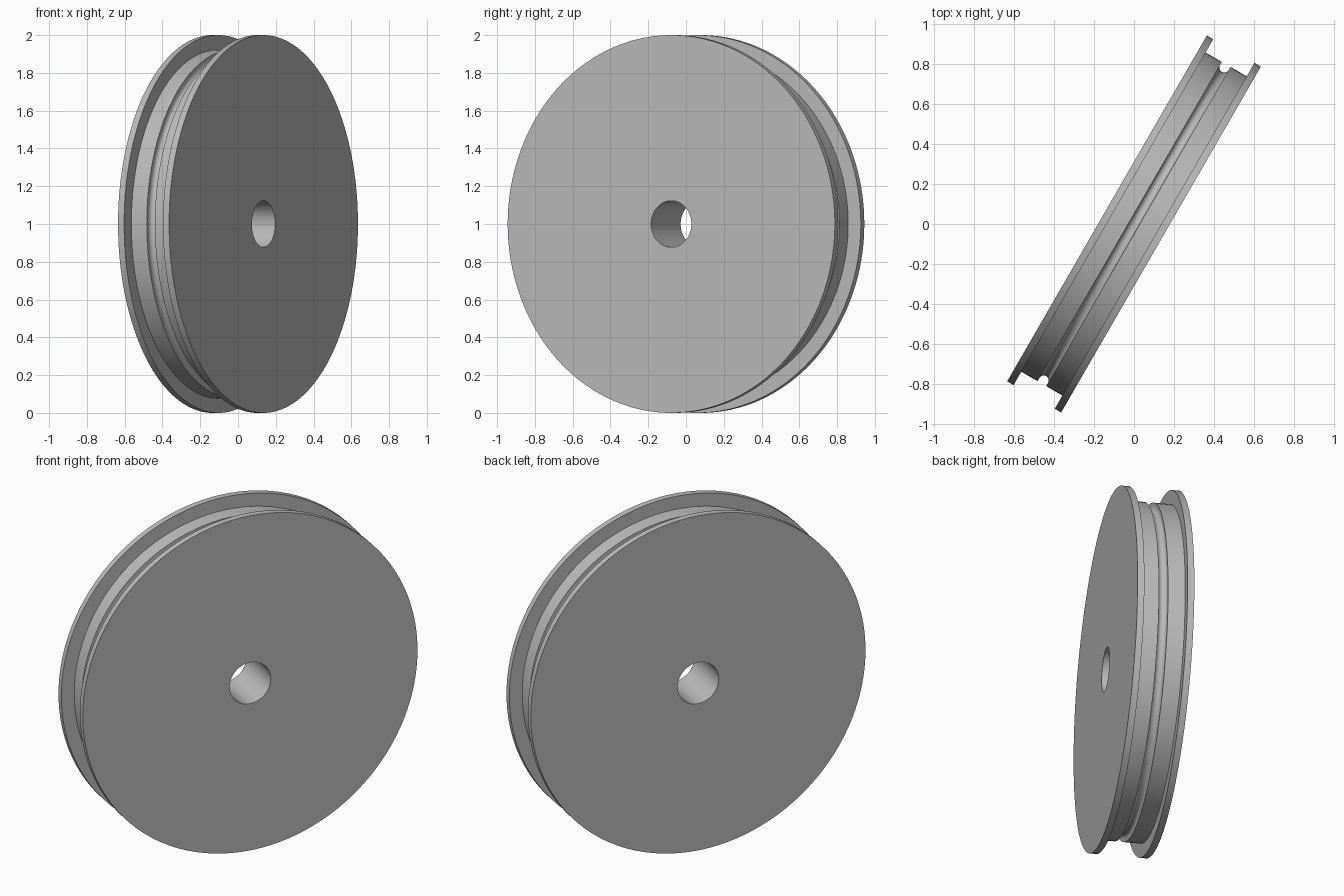
import bpy, bmesh, math
from mathutils import Matrix, Vector

cube = bpy.data.objects.get("Cube")
if cube:
    bpy.data.objects.remove(cube, do_unlink=True)

# Plain grey metal
grey = bpy.data.materials.new("grey_metal")
grey.use_nodes = True
colour = (0.5, 0.5, 0.5, 1)
grey.diffuse_color = colour
grey.node_tree.nodes["Principled BSDF"].inputs["Base Color"].default_value = colour

HALF_WIDTH, FLANGE = 0.156, 0.037
BORE, HUB, RIM = 0.123, 0.923, 1.0
GROOVE, GROOVE_CENTRE = 0.025, 0.904
SEGMENTS = 160

# Half of the section as (radius, axial): bore, flange, hub edge
side = [(BORE, -HALF_WIDTH), (RIM, -HALF_WIDTH),
        (RIM, FLANGE - HALF_WIDTH), (HUB, FLANGE - HALF_WIDTH), (HUB, -GROOVE)]
# Round-bottomed groove in the middle of the hub
groove = [(GROOVE_CENTRE - GROOVE * math.sin(a), -GROOVE * math.cos(a))
          for a in (math.pi * i / 12 for i in range(13))]
profile = side + groove + [(r, -h) for r, h in reversed(side)]

# Revolve the closed section around its axis
bm = bmesh.new()
verts = [bm.verts.new((r, 0, h)) for r, h in profile]
edges = [bm.edges.new((v, verts[(i + 1) % len(verts)])) for i, v in enumerate(verts)]
bmesh.ops.spin(bm, geom=verts + edges, cent=(0, 0, 0), axis=(0, 0, 1),
               angle=math.tau, steps=SEGMENTS, use_duplicate=False)
bmesh.ops.remove_doubles(bm, verts=bm.verts, dist=0.0001)
bmesh.ops.recalc_face_normals(bm, faces=bm.faces)

# Stand it upright with the axle turned towards the front right
axle = Vector((math.cos(math.radians(30)), -math.sin(math.radians(30)), 0))
turn = axle.to_track_quat("Z", "Y").to_matrix().to_4x4()
bm.transform(Matrix.Translation((0, 0, RIM)) @ turn)

mesh = bpy.data.meshes.new("grooved_wheel")
bm.to_mesh(mesh)
bm.free()
mesh.materials.append(grey)
wheel = bpy.data.objects.new("grooved_wheel", mesh)
bpy.context.collection.objects.link(wheel)

# Smooth round surfaces, sharp rims
bpy.ops.object.select_all(action="DESELECT")
wheel.select_set(True)
bpy.context.view_layer.objects.active = wheel
bpy.ops.object.shade_smooth_by_angle(angle=math.radians(30))
